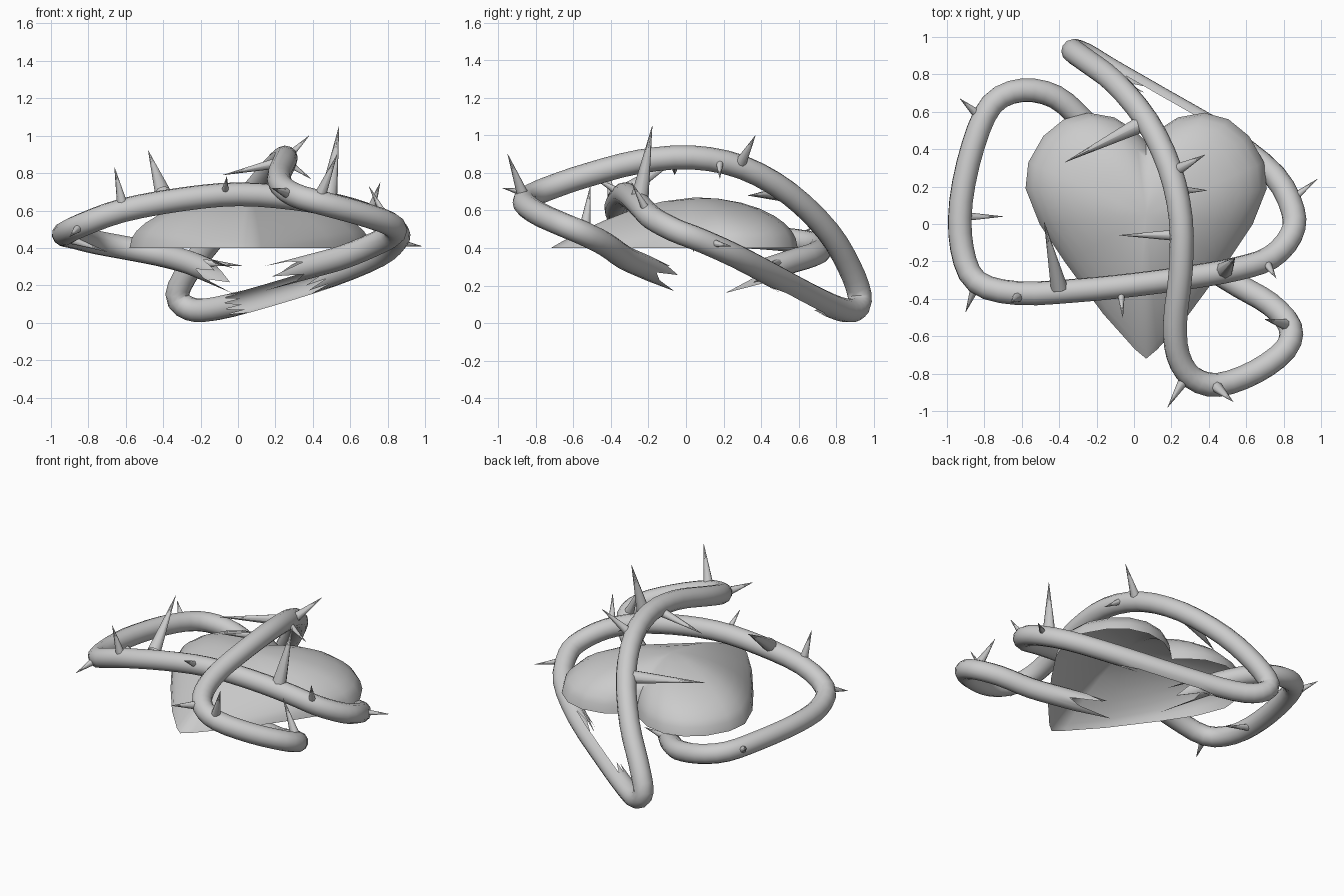
import bpy, bmesh, math
from mathutils import Vector, Matrix

if "Cube" in bpy.data.objects:
    bpy.data.objects.remove(bpy.data.objects["Cube"])


def finish(bm, name, angle=50):
    me = bpy.data.meshes.new(name)
    bmesh.ops.recalc_face_normals(bm, faces=bm.faces)
    bm.to_mesh(me)
    bm.free()
    ob = bpy.data.objects.new(name, me)
    bpy.context.collection.objects.link(ob)
    bpy.ops.object.select_all(action='DESELECT')
    ob.select_set(True)
    bpy.context.view_layer.objects.active = ob
    bpy.ops.object.shade_smooth_by_angle(angle=math.radians(angle))
    return ob


def spline(pts, sub):
    p = [Vector(q) for q in pts]
    p = [2 * p[0] - p[1]] + p + [2 * p[-1] - p[-2]]
    out = []
    for i in range(1, len(p) - 2):
        a, b, c, d = p[i - 1:i + 3]
        for k in range(sub):
            t = k / sub
            out.append(0.5 * (2 * b + (c - a) * t + (2 * a - 5 * b + 4 * c - d) * t * t
                              + (3 * b - a - 3 * c + d) * t ** 3))
    return out + [p[-2]]


# heart: open-bottomed dome with a notch and a sloping point
half = [(0, -.72), (.06, -.67), (.23, -.48), (.43, -.21), (.57, 0), (.645, .19), (.63, .33), (.55, .47),
        (.44, .56), (.31, .595), (.17, .57), (.06, .5), (0, .44)]
outline = half + [(-x, y) for x, y in half[-2:0:-1]]
cx, cy, base, height = .065, .05, .4, .27
bm = bmesh.new()
rings = []
for s in (1, .98, .94, .87, .77, .63, .45, .23):
    ring = []
    for x, y in outline:
        w = min(1, max(0, (-y + .05) / .65))
        h = (1 - w) * math.sqrt(1 - s * s) + w * (1 - s ** 1.7)
        ring.append(bm.verts.new((cx + x * s, cy + (y - cy) * s, base + height * h)))
    rings.append(ring)
n = len(outline)
for a, b in zip(rings, rings[1:]):
    for i in range(n):
        j = (i + 1) % n
        bm.faces.new((a[i], a[j], b[j], b[i]))
top = bm.verts.new((cx, cy, base + height))
for i in range(n):
    bm.faces.new((rings[-1][i], rings[-1][(i + 1) % n], top))
finish(bm, "heart", 60)

# vine: one tube looping twice over the heart, both ends splintered beneath it
path = [(-.17, .43, .285), (-.27, .55, .325), (-.42, .68, .365), (-.6, .715, .4), (-.76, .64, .43),
        (-.86, .42, .455), (-.925, .12, .47), (-.92, -.13, .48), (-.84, -.31, .52),
        (-.62, -.37, .6), (-.3, -.355, .66), (0, -.325, .687), (.3, -.285, .665),
        (.55, -.24, .62), (.73, -.18, .56), (.84, -.06, .495), (.85, .07, .445),
        (.75, .26, .36), (.5, .46, .255), (.15, .665, .145), (-.12, .82, .075),
        (-.26, .905, .075), (-.325, .925, .15), (-.25, .87, .3), (-.1, .755, .49), (.07, .55, .69),
        (.19, .3, .83), (.25, .03, .883), (.25, -.25, .86), (.22, -.52, .79),
        (.235, -.7, .73), (.31, -.82, .68), (.45, -.86, .64), (.65, -.79, .585),
        (.81, -.67, .53), (.835, -.55, .48), (.73, -.43, .42), (.56, -.33, .35), (.38, -.22, .3)]
R, SIDES = .064, 12
c = spline(path, 3)
bm = bmesh.new()
rings = []
nrm = None
for i, p in enumerate(c):
    t = (c[min(i + 1, len(c) - 1)] - c[max(i - 1, 0)]).normalized()
    u = Vector((0, 0, 1)) if nrm is None else nrm
    nrm = (u - t * u.dot(t)).normalized()
    bi = t.cross(nrm)
    ring = [p + R * (math.cos(2 * math.pi * k / SIDES) * nrm + math.sin(2 * math.pi * k / SIDES) * bi)
            for k in range(SIDES)]
    # splinters
    if i in (0, len(c) - 1):
        jag = [.08, .19, -.01, .06, .15, .0, .05, .28, .06, -.01, .14, .0]
        if i:
            jag = [.1, .27, .02, .14, .24, .03, .1, .31, .08, .01, .2, .0]
        sign = -1 if i == 0 else 1
        ring = [v + t * sign * jag[k] for k, v in enumerate(ring)]
    rings.append([bm.verts.new(v) for v in ring])
# the inner side is torn open on the low stretch behind the heart
inner = Vector((-.45, -.89, 0))
first, last = 54, 58
for i, (a, b) in enumerate(zip(rings, rings[1:])):
    for k in range(SIDES):
        j = (k + 1) % SIDES
        mid = (a[k].co + a[j].co) / 2 - c[i]
        if first <= i <= last and mid.dot(inner) > -.005:
            if i == first:
                bm.faces.new((a[k], a[j], b[k]))
            elif i == last:
                bm.faces.new((a[k], b[j], b[k]))
            continue
        bm.faces.new((a[k], a[j], b[j], b[k]))
finish(bm, "vine")

# thorns: base point on the vine, tip, base radius
thorns = [
    ((-.83, .58, .44), (-.93, .67, .51), .028), ((-.94, .04, .46), (-.7, .04, .38), .028),
    ((-.85, -.34, .51), (-.9, -.47, .46), .025), ((-.62, -.39, .64), (-.66, -.42, .83), .028),
    ((-.4, -.34, .69), (-.48, .01, .92), .045), ((-.07, -.36, .7), (-.06, -.5, .78), .022),
    ((.48, -.25, .65), (.54, -.18, 1.05), .05), ((.71, -.21, .6), (.76, -.29, .75), .025),
    ((.84, .13, .43), (.98, .24, .41), .025), ((.23, .29, .85), (.38, .37, 1.0), .032),
    ((.26, .18, .86), (.39, .18, .77), .022), ((.24, -.06, .86), (-.08, -.06, .79), .032),
    ((.09, .56, .69), (-.37, .33, .68), .05), ((.27, -.83, .69), (.18, -.98, .72), .03),
    ((.43, -.86, .66), (.53, -.95, .9), .035), ((.82, -.54, .5), (.7, -.51, .73), .033),
    ((-.25, .52, .33), (.02, .42, .305), .03),
]
bm = bmesh.new()
for a, b, r in thorns:
    a, b = Vector(a), Vector(b)
    d = b - a
    m = Matrix.Translation((a + b) / 2) @ d.to_track_quat('Z', 'Y').to_matrix().to_4x4()
    bmesh.ops.create_cone(bm, cap_ends=False, segments=8, radius1=r, radius2=.001,
                          depth=d.length, matrix=m)
finish(bm, "thorns")
